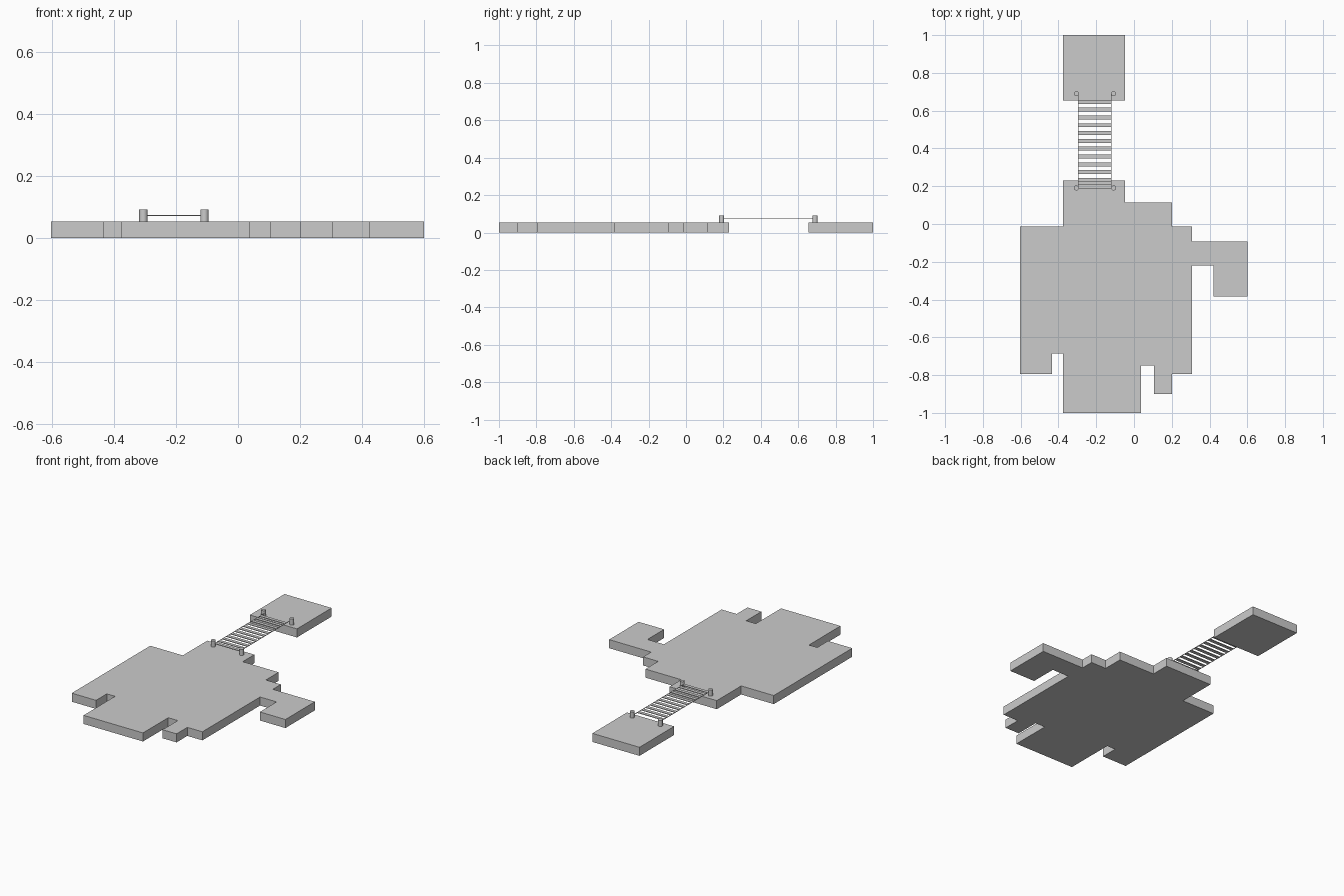
import bpy, bmesh

if "Cube" in bpy.data.objects:
    bpy.data.objects.remove(bpy.data.objects["Cube"])

H = 0.054  # slab thickness


def slab(name, outline):
    bm = bmesh.new()
    face = bm.faces.new([bm.verts.new((x, y, 0)) for x, y in outline])
    top = bmesh.ops.extrude_face_region(bm, geom=[face])["geom"]
    bmesh.ops.translate(bm, vec=(0, 0, H), verts=[v for v in top if isinstance(v, bmesh.types.BMVert)])
    bmesh.ops.recalc_face_normals(bm, faces=bm.faces)
    mesh = bpy.data.meshes.new(name)
    bm.to_mesh(mesh)
    bm.free()
    bpy.context.collection.objects.link(bpy.data.objects.new(name, mesh))


def box(name, centre, size):
    bpy.ops.mesh.primitive_cube_add(size=1, location=centre)
    ob = bpy.context.object
    ob.name = name
    ob.scale = size


# Main platform with stepped edge
slab("main_platform", [
    (-0.376, 0.231), (-0.376, -0.012), (-0.603, -0.012), (-0.603, -0.793),
    (-0.434, -0.793), (-0.434, -0.686), (-0.376, -0.686), (-0.376, -1.0),
    (0.038, -1.0), (0.038, -0.749), (0.105, -0.749), (0.105, -0.9),
    (0.202, -0.9), (0.202, -0.793), (0.307, -0.793), (0.307, -0.219),
    (0.422, -0.219), (0.422, -0.385), (0.6, -0.385), (0.6, -0.092),
    (0.307, -0.092), (0.307, -0.012), (0.202, -0.012), (0.202, 0.115),
    (-0.048, 0.115), (-0.048, 0.231)])

# Small far platform
slab("far_platform", [(-0.376, 0.655), (-0.048, 0.655), (-0.048, 1.0), (-0.376, 1.0)])

# Bridge posts
for x in (-0.305, -0.108):
    for y in (0.191, 0.69):
        bpy.ops.mesh.primitive_cylinder_add(vertices=16, radius=0.0135, depth=0.042, location=(x, y, 0.071))
        bpy.context.object.name = "bridge_post"
        bpy.ops.object.shade_smooth_by_angle()

# Side ropes
for x in (-0.296, -0.12):
    box("side_rope", (x, 0.4405, 0.073), (0.003, 0.5, 0.003))

# Bridge planks
for i in range(12):
    box("bridge_plank", (-0.208, 0.233 + 0.0414 * (i - 0.0) if i < 11 else 0.1985, 0.073), (0.177, 0.021, 0.004))
